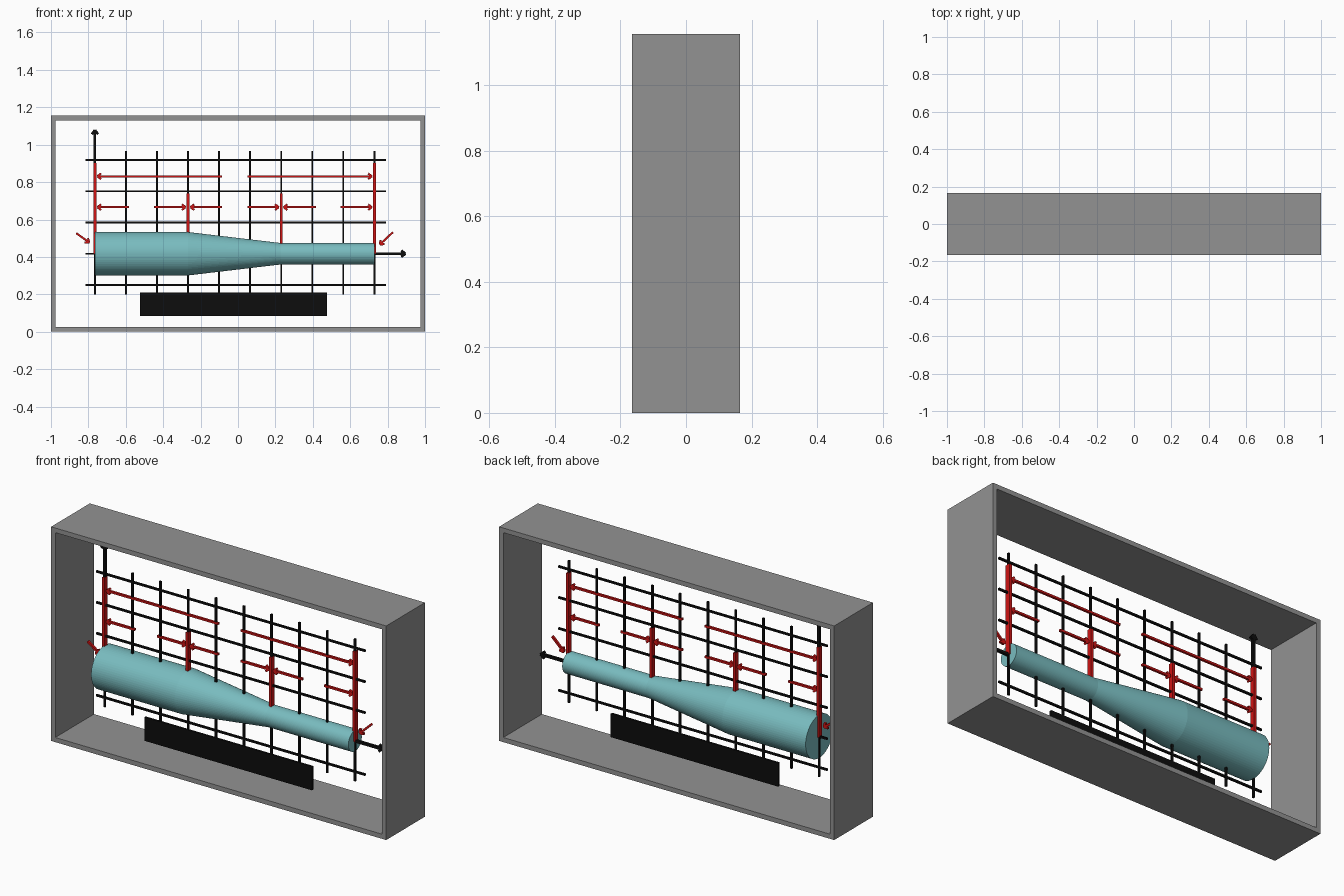
import bpy, bmesh, math
from mathutils import Matrix, Vector

if "Cube" in bpy.data.objects:
    bpy.data.objects.remove(bpy.data.objects["Cube"])

YC = -0.043      # plane that holds the pipe and the diagram lines
ZC = 0.417       # height of the pipe axis
X0, STEP = -0.765, 0.166


def material(name, rgb):
    m = bpy.data.materials.new(name)
    m.diffuse_color = (*rgb, 1)
    m.use_nodes = True
    m.node_tree.nodes["Principled BSDF"].inputs["Base Color"].default_value = m.diffuse_color
    return m


GREY = material("frame grey", (0.29, 0.29, 0.29))
TEAL = material("pipe teal", (0.19, 0.50, 0.52))
BLACK = material("line black", (0.004, 0.004, 0.004))
RED = material("marker red", (0.62, 0.007, 0.007))


def finish(name, bm, mat):
    bmesh.ops.recalc_face_normals(bm, faces=bm.faces)
    me = bpy.data.meshes.new(name)
    bm.to_mesh(me)
    bm.free()
    me.materials.append(mat)
    ob = bpy.data.objects.new(name, me)
    bpy.context.collection.objects.link(ob)
    return ob


def bar(bm, a, b, width, depth):
    """Box running from a to b in the diagram plane, points as (x, z)."""
    d = Vector(b) - Vector(a)
    mid = (Vector(a) + Vector(b)) / 2
    mat = (Matrix.Translation((mid.x, YC, mid.y))
           @ Matrix.Rotation(-math.atan2(d.y, d.x), 4, 'Y')
           @ Matrix.Diagonal((d.length, depth, width, 1)))
    bmesh.ops.create_cube(bm, size=1, matrix=mat)


def arrow(bm, a, b, width, depth, head):
    """Shaft from a to b with two barbs at b."""
    a, b = Vector(a), Vector(b)
    u = (b - a).normalized()
    n = Vector((-u.y, u.x))
    bar(bm, a, b - u * width * 0.4, width, depth)
    for s in (-1, 1):
        bar(bm, b - u * head + n * s * head * 0.75, b, width, depth)


# open box frame
bm = bmesh.new()
W, H, T, D = 1.0, 1.155, 0.025, 0.165
outer = [(-W, 0), (W, 0), (W, H), (-W, H)]
inner = [(-W + T, T), (W - T, T), (W - T, H - T), (-W + T, H - T)]
rings = [[bm.verts.new((x, y, z)) for x, z in loop]
         for loop, y in ((outer, -D), (outer, D), (inner, D), (inner, -D))]
for k in range(4):
    p, q = rings[k], rings[(k + 1) % 4]
    for i in range(4):
        j = (i + 1) % 4
        bm.faces.new((p[i], p[j], q[j], q[i]))
finish("box_frame", bm, GREY)

# reducing pipe, closed at both ends
bm = bmesh.new()
N = 64
profile = [(X0, 0.116), (X0 + 3 * STEP, 0.116), (X0 + 6 * STEP, 0.057), (X0 + 9 * STEP, 0.057)]
rings = [[bm.verts.new((x, YC + r * math.cos(2 * math.pi * i / N), ZC + r * math.sin(2 * math.pi * i / N)))
          for i in range(N)] for x, r in profile]
for p, q in zip(rings, rings[1:]):
    for i in range(N):
        j = (i + 1) % N
        bm.faces.new((p[i], p[j], q[j], q[i]))
bm.faces.new(rings[0])
bm.faces.new(rings[-1])
pipe = finish("reducing_pipe", bm, TEAL)
bpy.context.view_layer.objects.active = pipe
pipe.select_set(True)
bpy.ops.object.shade_smooth_by_angle(angle=math.radians(5.5))
pipe.select_set(False)

# background grid
bm = bmesh.new()
for i in range(10):
    x = X0 + STEP * i
    bar(bm, (x, 0.2), (x, 0.967), 0.010, 0.010)
for i in range(-1, 4):
    z = ZC + 0.167 * i
    bar(bm, (-0.815, z), (0.79, z), 0.010, 0.010)
finish("grid_lines", bm, BLACK)

# axes with arrow heads
bm = bmesh.new()
arrow(bm, (X0, ZC), (X0, 1.078), 0.014, 0.014, 0.022)
arrow(bm, (X0, ZC), (0.895, ZC), 0.014, 0.014, 0.022)
finish("axis_arrows", bm, BLACK)

# red section markers
bm = bmesh.new()
for i, top in ((0, 0.902), (3, 0.738), (6, 0.738), (9, 0.902)):
    x = X0 + STEP * i
    bar(bm, (x, ZC), (x, top), 0.015, 0.026)
finish("section_markers", bm, RED)

# red dimension arrows
bm = bmesh.new()
rows = ((0.831, ((-0.085, -0.752), (0.05, 0.716))),
        (0.666, ((-0.583, -0.752), (-0.45, -0.28), (-0.085, -0.254),
                 (0.05, 0.218), (0.418, 0.244), (0.547, 0.716))))
for z, spans in rows:
    for a, b in spans:
        arrow(bm, (a, z), (b, z), 0.011, 0.012, 0.02)
arrow(bm, (-0.865, 0.527), (-0.795, 0.477), 0.011, 0.012, 0.02)
arrow(bm, (0.828, 0.532), (0.758, 0.466), 0.011, 0.012, 0.02)
finish("dimension_arrows", bm, RED)

# black caption panel
bm = bmesh.new()
bar(bm, (-0.525, 0.147), (0.475, 0.147), 0.127, 0.012)
finish("caption_panel", bm, BLACK)
